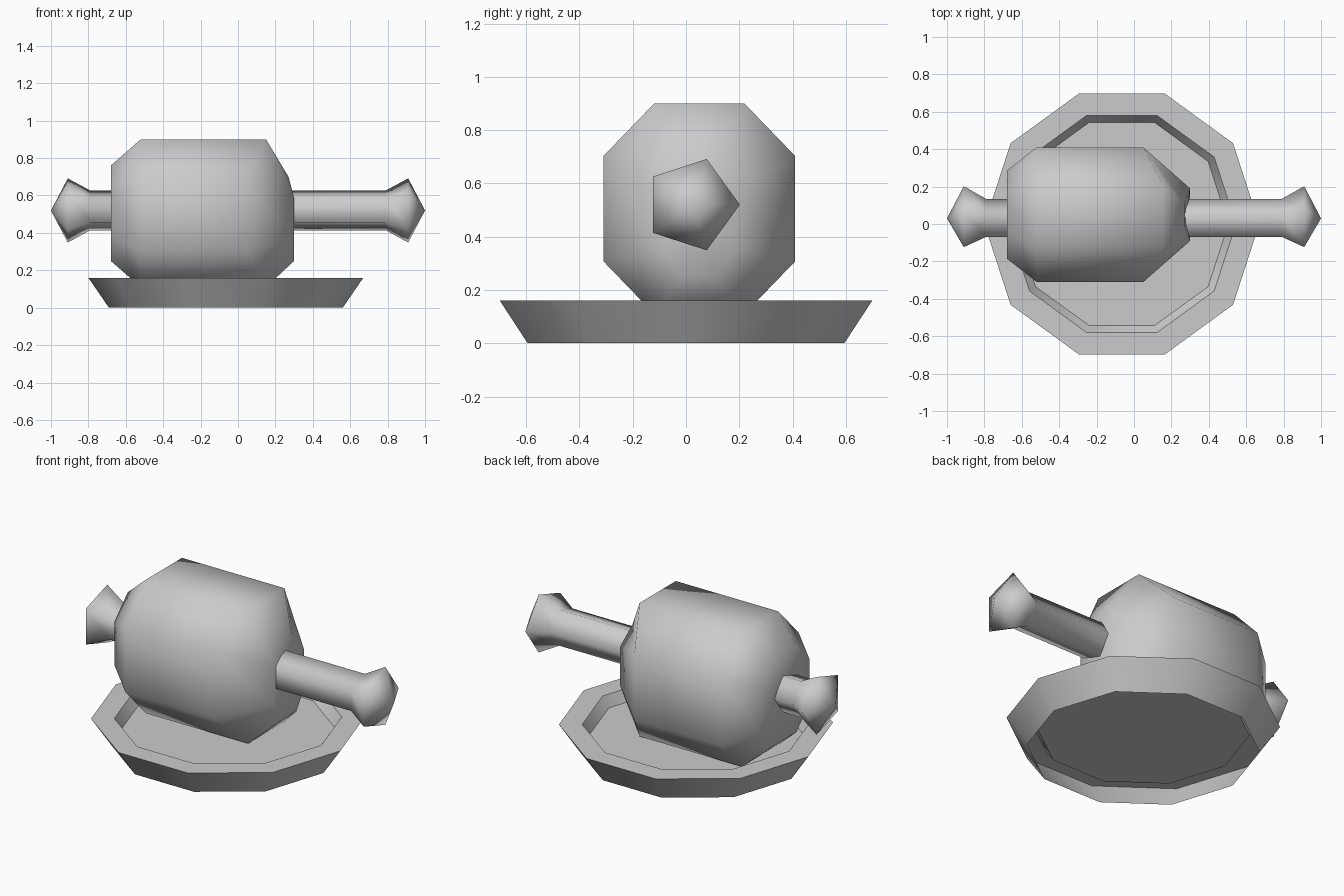
import bpy, math
from math import cos, sin, pi, radians

cube = bpy.data.objects.get("Cube")
if cube:
    bpy.data.objects.remove(cube, do_unlink=True)

grey = bpy.data.materials.new("light_grey")
grey.use_nodes = True
colour = (0.6, 0.6, 0.6, 1)
grey.diffuse_color = colour
grey.node_tree.nodes["Principled BSDF"].inputs["Base Color"].default_value = colour


def loft(name, rings, angle, start=None, end=None):
    """Skin equal rings of points; each end is open or closed by a fan to a point."""
    n = len(rings[0])
    verts = [p for ring in rings for p in ring]
    faces = []
    for r in range(len(rings) - 1):
        for i in range(n):
            a, b = r * n + i, r * n + (i + 1) % n
            faces.append((a, b, b + n, a + n))
    if start:
        verts.append(start)
        faces += [((i + 1) % n, i, len(verts) - 1) for i in range(n)]
    if end:
        base = (len(rings) - 1) * n
        verts.append(end)
        faces += [(base + i, base + (i + 1) % n, len(verts) - 1) for i in range(n)]
    mesh = bpy.data.meshes.new(name)
    mesh.from_pydata(verts, [], faces)
    mesh.materials.append(grey)
    obj = bpy.data.objects.new(name, mesh)
    bpy.context.collection.objects.link(obj)
    bpy.ops.object.select_all(action='DESELECT')
    obj.select_set(True)
    bpy.context.view_layer.objects.active = obj
    bpy.ops.object.shade_smooth_by_angle(angle=radians(angle))
    return obj


# Plate: ten-sided flared dish, hollow underneath
def plate_ring(radius, z):
    return [(-0.065 + radius * cos(i * pi / 5), radius * sin(i * pi / 5), z)
            for i in range(10)]


plate_profile = [(0.625, 0), (0.735, 0.16), (0.61, 0.16), (0.57, 0.1)]
loft("plate", [plate_ring(r, z) for r, z in plate_profile], 31,
     end=(-0.065, 0, 0.1))


# Meat: eight-sided joint lying along x, narrowing at both ends
def meat_ring(x_top, x_side, x_low, wide, tall, z=0.505, flat_y=0.47, flat_z=0.5):
    y0, ring = 0.05, []
    corners = [(1, flat_z), (flat_y, 1), (-flat_y, 1), (-1, flat_z),
               (-1, -flat_z), (-flat_y, -1), (flat_y, -1), (1, -flat_z)]
    for cy, cz in corners:
        x = x_side if abs(cy) == 1 else (x_top if cz > 0 else x_low)
        ring.append((x, y0 + wide * cy, z + tall * cz))
    return ring


loft("meat", [meat_ring(-0.68, -0.68, -0.68, 0.235, 0.255),
              meat_ring(-0.52, -0.52, -0.52, 0.36, 0.395),
              meat_ring(0.15, 0.05, 0.15, 0.36, 0.395),
              meat_ring(0.27, 0.3, 0.3, 0.14, 0.225, z=0.475)],
     62, start=(-0.67, 0.05, 0.505), end=(0.28, 0.04, 0.5))


# Bone: five-sided shaft through the meat with a pointed knob at each end
def bone_ring(x, radius):
    return [(x, 0.022 + radius * cos(i * 2 * pi / 5), 0.52 + radius * sin(i * 2 * pi / 5))
            for i in range(5)]


half = [(0.91, 0.18), (0.79, 0.112)]
bone_profile = [(-x, r) for x, r in half] + [(x, r) for x, r in reversed(half)]
loft("bone", [bone_ring(x, r) for x, r in bone_profile], 180,
     start=(-1, 0.03, 0.52), end=(1, 0.03, 0.52))
